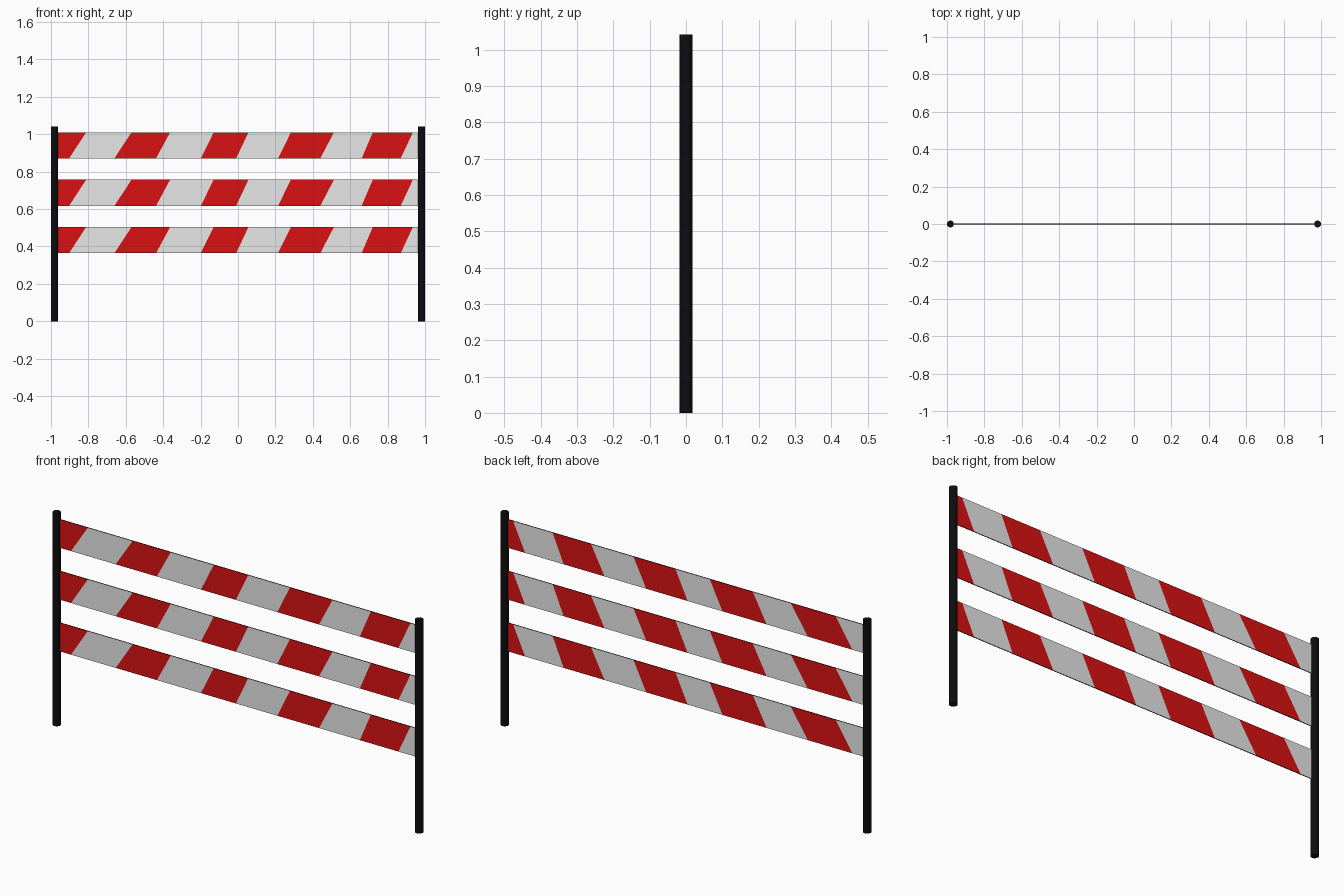
import bpy, bmesh

if "Cube" in bpy.data.objects:
    bpy.data.objects.remove(bpy.data.objects["Cube"])

def material(name, rgb):
    m = bpy.data.materials.new(name)
    m.diffuse_color = (*rgb, 1)
    m.use_nodes = True
    m.node_tree.nodes["Principled BSDF"].inputs["Base Color"].default_value = m.diffuse_color
    return m

BLACK = material("black", (0.004, 0.004, 0.005))
WHITE = material("light grey", (0.8, 0.8, 0.8))
RED = material("red", (0.7, 0.006, 0.006))

R, H = 0.0185, 1.042      # post radius and height
END, T = 0.968, 0.002     # rail half length and half thickness

# Stripe borders: x at the top edge, x at the bottom edge
BORDERS = [(-END, -END), (-0.812, -0.903), (-0.569, -0.661), (-0.363, -0.438),
           (-0.130, -0.199), (0.056, -0.010), (0.283, 0.214), (0.513, 0.440),
           (0.721, 0.661), (0.935, 0.870), (END, END)]

def post(name, x):
    bpy.ops.mesh.primitive_cylinder_add(vertices=16, radius=R, depth=H, location=(x, 0, H / 2))
    o = bpy.context.object
    o.name = name
    o.data.materials.append(BLACK)
    bpy.ops.object.shade_smooth_by_angle()

def rail(name, z0, z1):
    bm = bmesh.new()
    # one ring of four corners per stripe border
    rings = [[bm.verts.new(p) for p in ((xb, -T, z0), (xt, -T, z1), (xt, T, z1), (xb, T, z0))]
             for xt, xb in BORDERS]
    for i, (a, b) in enumerate(zip(rings, rings[1:])):
        # front and back alternate in opposite colours, thin edges are black
        for k, mat in enumerate((1 + i % 2, 0, 2 - i % 2, 0)):
            n = (k + 1) % 4
            bm.faces.new((a[k], b[k], b[n], a[n])).material_index = mat
    bm.faces.new(rings[0])
    bm.faces.new(rings[-1][::-1])
    bmesh.ops.recalc_face_normals(bm, faces=bm.faces)
    me = bpy.data.meshes.new(name)
    bm.to_mesh(me)
    bm.free()
    for m in (BLACK, RED, WHITE):
        me.materials.append(m)
    bpy.context.collection.objects.link(bpy.data.objects.new(name, me))

# Posts
post("left_post", -1 + R)
post("right_post", 1 - R)

# Striped rails
rail("top_rail", 0.871, 1.010)
rail("middle_rail", 0.617, 0.757)
rail("bottom_rail", 0.364, 0.504)
